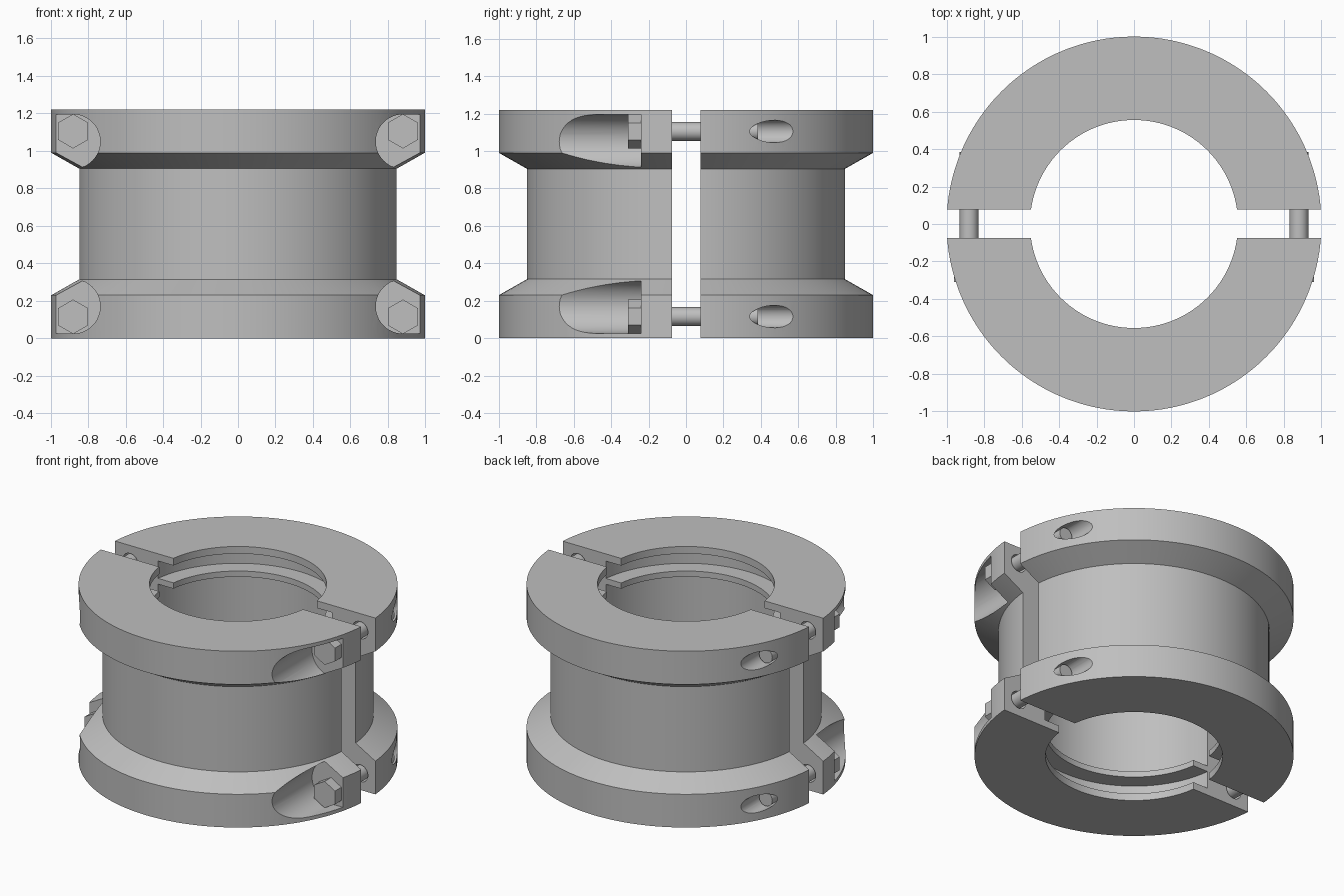
import bpy, bmesh, math
from mathutils import Matrix

if "Cube" in bpy.data.objects:
    bpy.data.objects.remove(bpy.data.objects["Cube"])

HEIGHT = 1.22
BOLT_X = 0.88
STEEL = bpy.data.materials.new("steel_grey")
STEEL.diffuse_color = (0.52, 0.52, 0.52, 1)
STEEL.use_nodes = True
STEEL.node_tree.nodes["Principled BSDF"].inputs["Base Color"].default_value = STEEL.diffuse_color


def make_object(name, bm):
    bmesh.ops.recalc_face_normals(bm, faces=bm.faces)
    mesh = bpy.data.meshes.new(name)
    bm.to_mesh(mesh)
    bm.free()
    mesh.materials.append(STEEL)
    ob = bpy.data.objects.new(name, mesh)
    bpy.context.collection.objects.link(ob)
    return ob


def revolve(name, profile, steps=128):
    """Closed (radius, z) profile turned around the z axis."""
    bm = bmesh.new()
    rings = []
    for i in range(steps):
        a = 2 * math.pi * i / steps
        rings.append([bm.verts.new((r * math.cos(a), r * math.sin(a), z)) for r, z in profile])
    n = len(profile)
    for i in range(steps):
        p, q = rings[i], rings[(i + 1) % steps]
        for j in range(n):
            k = (j + 1) % n
            bm.faces.new((p[j], q[j], q[k], p[k]))
    return make_object(name, bm)


def add_rod(bm, x, z, radius, y0, y1, sides):
    """Cylinder along y; vertices start on the x axis."""
    turn = Matrix.Rotation(math.pi / 2, 4, 'X') @ Matrix.Rotation(math.pi / 2, 4, 'Z')
    if sides == 6:
        turn = turn @ Matrix.Rotation(math.pi / 6, 4, 'Z')
    bmesh.ops.create_cone(bm, cap_ends=True, segments=sides, radius1=radius, radius2=radius,
                          depth=y1 - y0,
                          matrix=Matrix.Translation((x, (y0 + y1) / 2, z)) @ turn)


def add_box(bm, lo, hi):
    mid = [(a + b) / 2 for a, b in zip(lo, hi)]
    size = [b - a for a, b in zip(lo, hi)]
    bmesh.ops.create_cube(bm, size=1, matrix=Matrix.Translation(mid) @ Matrix.Diagonal((*size, 1)))


def cut(ob, bm):
    """Subtract the bmesh solid from the object."""
    cutter = make_object("cutter", bm)
    cutter.hide_render = True
    mod = ob.modifiers.new("cut", 'BOOLEAN')
    mod.operation, mod.solver, mod.object = 'DIFFERENCE', 'EXACT', cutter
    bpy.context.view_layer.update()
    mesh = bpy.data.meshes.new_from_object(ob.evaluated_get(bpy.context.evaluated_depsgraph_get()))
    ob.modifiers.clear()
    ob.data = mesh
    bpy.data.objects.remove(cutter)


def smooth(ob):
    bpy.ops.object.select_all(action='DESELECT')
    ob.select_set(True)
    bpy.context.view_layer.objects.active = ob
    bpy.ops.object.shade_smooth_by_angle(angle=math.radians(25))


# Lower half of the cross-section: flange, cone, lip, seal groove, ledge, bore
inner = [(0.67, 0.21), (0.555, 0.21), (0.555, 0.17), (0.67, 0.17), (0.67, 0.05), (0.555, 0.05)]
outer = [(0.555, 0), (1, 0), (1, 0.23), (0.85, 0.315)]
lower = inner + outer
profile = lower + [(r, HEIGHT - z) for r, z in reversed(lower)]

bolt_spots = [(s, top) for s in (-1, 1) for top in (False, True)]


def level(z, top):
    return HEIGHT - z if top else z


for name, side in (("front_half", -1), ("back_half", 1)):
    half = revolve(name, profile)
    # Remove the opposite half and the gap
    bm = bmesh.new()
    y0, y1 = (-0.076, 2) if side < 0 else (-2, 0.078)
    add_box(bm, (-2, y0, -1), (2, y1, 2))
    cut(half, bm)
    for s, top in bolt_spots:
        # Clearance hole for the bolt
        bm = bmesh.new()
        add_rod(bm, s * BOLT_X, level(0.115, top), 0.06, -1.2, 1.2, 32)
        cut(half, bm)
        if side < 0:
            # Spot-faced pocket, rounded inward and open outward
            z = level(0.17, top)
            bm = bmesh.new()
            add_rod(bm, s * BOLT_X, z, 0.145, -1.2, -0.24, 48)
            cut(half, bm)
            bm = bmesh.new()
            xs = sorted((s * BOLT_X, s * 1.3))
            add_box(bm, (xs[0], -1.2, z - 0.145), (xs[1], -0.24, z + 0.145))
            cut(half, bm)
    smooth(half)

# Hex bolts joining the halves
for s, top in bolt_spots:
    z = level(0.115, top)
    bm = bmesh.new()
    add_rod(bm, s * BOLT_X, z, 0.05, -0.25, 0.385, 32)
    add_rod(bm, s * BOLT_X, z, 0.092, -0.31, -0.24, 6)
    bolt = make_object(f"{'upper' if top else 'lower'}_{'right' if s > 0 else 'left'}_bolt", bm)
    smooth(bolt)
